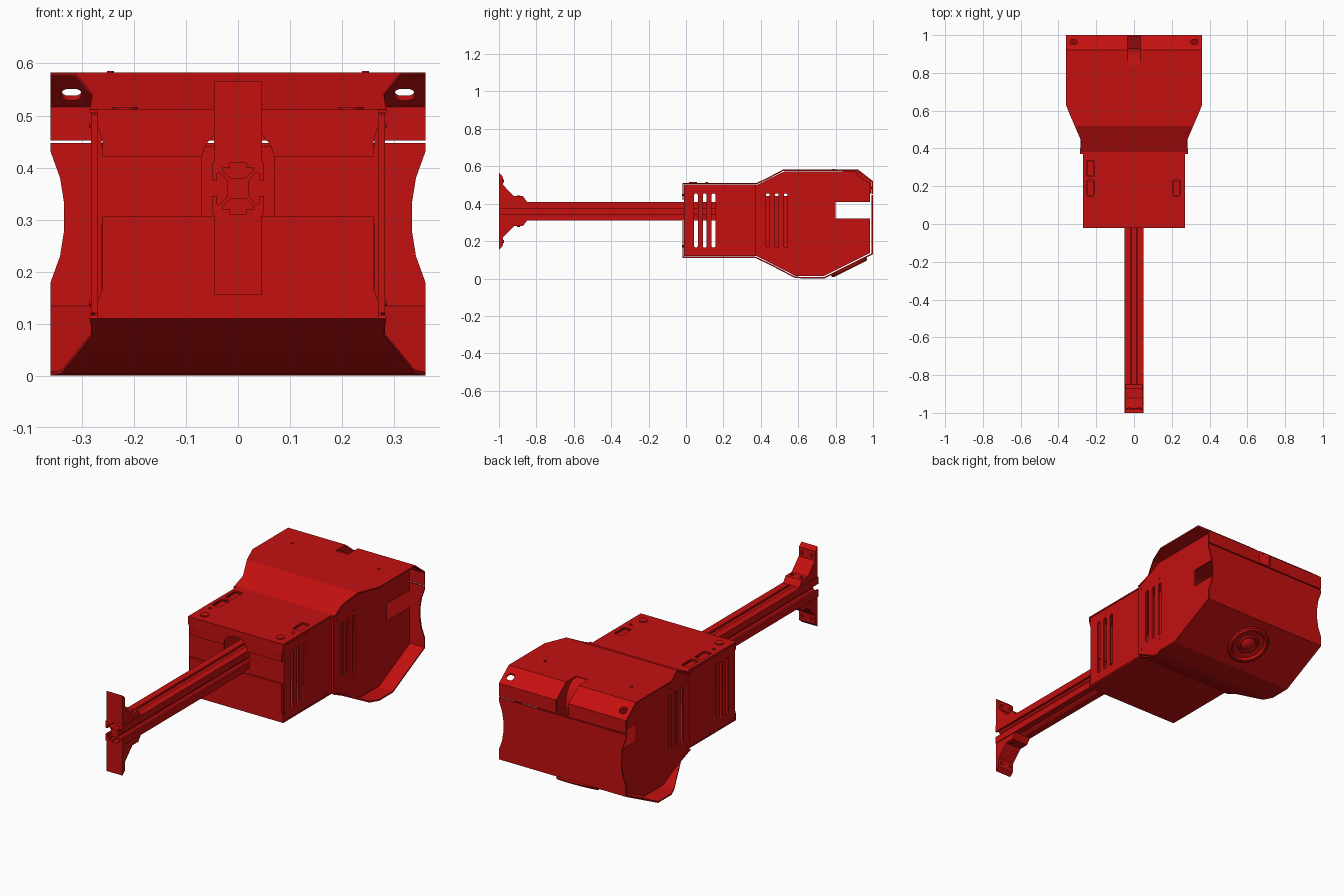
import bpy, bmesh, math
from mathutils import Matrix, Vector

if "Cube" in bpy.data.objects:
    bpy.data.objects.remove(bpy.data.objects["Cube"])

red = bpy.data.materials.new("red_paint")
red.diffuse_color = (0.55, 0.005, 0.005, 1)
red.use_nodes = True
red.node_tree.nodes["Principled BSDF"].inputs["Base Color"].default_value = red.diffuse_color


def add(name, bm):
    me = bpy.data.meshes.new(name)
    bm.to_mesh(me)
    bm.free()
    ob = bpy.data.objects.new(name, me)
    bpy.context.collection.objects.link(ob)
    me.materials.append(red)
    return ob


def prism(name, outlines, axis, lo, hi):
    """Extrude one or more closed 2D outlines along x, y or z."""
    place = {'x': lambda p, d: (d, p[0], p[1]),
             'y': lambda p, d: (p[0], d, p[1]),
             'z': lambda p, d: (p[0], p[1], d)}[axis]
    bm = bmesh.new()
    for pts in outlines:
        a = [bm.verts.new(place(p, lo)) for p in pts]
        b = [bm.verts.new(place(p, hi)) for p in pts]
        bm.faces.new(a)
        bm.faces.new(b[::-1])
        for i in range(len(a)):
            j = (i + 1) % len(a)
            bm.faces.new((a[j], a[i], b[i], b[j]))
    bmesh.ops.recalc_face_normals(bm, faces=bm.faces)
    return add(name, bm)


def rrect(cx, cy, hx, hy, r, n=6):
    """Rounded rectangle; also gives slots and circles."""
    pts = []
    for k, (sx, sy) in enumerate(((1, 1), (-1, 1), (-1, -1), (1, -1))):
        for i in range(n + 1):
            t = math.pi / 2 * (k + i / n)
            pts.append((round(cx + sx * (hx - r) + r * math.cos(t), 5),
                        round(cy + sy * (hy - r) + r * math.sin(t), 5)))
    return list(dict.fromkeys(pts))


def rect(x0, x1, y0, y1):
    return [(x0, y0), (x1, y0), (x1, y1), (x0, y1)]


def bake(ob):
    dg = bpy.context.evaluated_depsgraph_get()
    me = bpy.data.meshes.new_from_object(ob.evaluated_get(dg))
    ob.modifiers.clear()
    ob.data = me


def sheet(name, pts, thick=0.007):
    """Bent sheet following (y, z, half width) points, thickened inward."""
    bm = bmesh.new()
    rows = [(bm.verts.new((-w, y, z)), bm.verts.new((w, y, z))) for y, z, w in pts]
    for (a, b), (c, d) in zip(rows, rows[1:]):
        bm.faces.new((a, b, d, c))
    ob = add(name, bm)
    m = ob.modifiers.new("thickness", 'SOLIDIFY')
    m.thickness, m.offset, m.use_even_offset = thick, -1, True
    bake(ob)
    return ob


def cut(obs, outlines, axis, lo, hi):
    c = prism("cutter", outlines, axis, lo, hi)
    c.hide_render = True
    for ob in obs:
        m = ob.modifiers.new("cut", 'BOOLEAN')
        m.operation, m.solver, m.object = 'DIFFERENCE', 'EXACT', c
        bake(ob)
    bpy.data.objects.remove(c)


def pair(name, outlines, lo, hi):
    """Mirrored left and right plates standing in the yz plane."""
    return [prism("right_" + name, outlines, 'x', lo, hi),
            prism("left_" + name, outlines, 'x', -hi, -lo)]


def dots(pts, r):
    return [rrect(s * x, y, r, r, r, 4) for x, y in pts for s in (1, -1)]


# Slotted beam
side = [(-.05, .05), (-.015, .05), (-.015, .04), (-.03, .04), (-.03, .034), (-.014, .02),
        (.014, .02), (.03, .034), (.03, .04), (.015, .04), (.015, .05)]
section = []
for k in range(4):
    c, s = round(math.cos(k * math.pi / 2)), -round(math.sin(k * math.pi / 2))
    section += [(x * c - y * s, .36 + x * s + y * c) for x, y in side]
prism("beam", [section], 'y', -1, .40)

# Corner brackets at the free end of the beam
gusset = [(-1, .05), (-1, .205), (-.98, .187), (-.978, .14), (-.92, .08), (-.872, .08), (-.85, .05)]
for s, word in ((1, "upper"), (-1, "lower")):
    prism(word + "_bracket", [[(y, .36 + s * z) for y, z in gusset]], 'x', -.046, .046)
    prism(word + "_bracket_screws", dots([(.027, .36 + s * .162)], .008), 'y', -1, -.972)
    prism(word + "_foot_screws", dots([(.027, -.895)], .008), 'z',
          .36 + s * .078, .36 + s * .085)

# Front box covers
top_front = sheet("front_top_cover", [(-.02, .42, .26), (-.02, .45, .26), (-.02, .48, .27),
                                      (-.02, .512, .27), (.372, .512, .27)])
sheet("front_bottom_cover", [(.372, .11, .27), (-.02, .11, .27), (-.02, .14, .27),
                             (-.02, .17, .26), (-.02, .307, .26)])
arch = [(.07 * math.cos(math.pi * i / 16), .41 + .07 * math.sin(math.pi * i / 16)) for i in range(17)]
cut([top_front], [arch + [(-.07, .38), (.07, .38)]], 'y', -.1, .05)
for s, word in ((1, "right"), (-1, "left")):
    prism(word + "_front_band", [rect(s * .07, s * .262, .29, .44)], 'y', -.012, -.006)
prism("front_screws", dots([(.235, .447), (.235, .172)], .006), 'y', -.022, -.012)

# Switches and knobs on the front box lid
switches = [(-.23, .295), (-.23, .19), (.225, .19)]
cut([top_front], [rrect(x, y, .022, .042, .008) for x, y in switches], 'z', .49, .53)
prism("switch_rockers", [rrect(x, y, .018, .038, .006) for x, y in switches], 'z', .47, .503)
prism("lid_knobs", dots([(.215, .037)], .022), 'z', .508, .516)
prism("lid_lamps", dots([(.235, .11)], .007), 'z', .508, .516)

# Rear shell, upper sheet
top_rear = sheet("rear_top_cover", [(.37, .512, .285), (.38, .512, .285), (.44, .541, .28),
                                    (.52, .583, .314), (.63, .583, .36), (.92, .583, .36),
                                    (1, .52, .36), (1, .452, .36)])
cut([top_rear], [rect(-.035, .035, .84, 1.1)], 'z', .46, .7)
cut([top_rear], [rrect(s * .32, .963, .02, .014, .014) for s in (1, -1)], 'z', .46, .7)
prism("top_screws", dots([(.245, .79)], .007), 'z', .578, .586)
prism("rear_screws", dots([(.245, .485)], .006), 'y', .99, 1)

# Curved channel in the rear notch
curve = [(.84, .58), (.87, .572), (.895, .552), (.915, .52), (.925, .485), (.928, .455)]
sheet("notch_channel", [(y, z, .04) for y, z in curve])
pair("notch_cheek", [curve + [(.99, .455), (.99, .519), (.918, .575)]], .035, .04)

# Rear shell, lower sheet with waisted back
sheet("rear_bottom_cover", [(1, .447, .36), (1, .43, .36), (1, .38, .342), (1, .33, .334),
                            (1, .28, .334), (1, .23, .342), (1, .18, .36), (1, .13, .36),
                            (.74, 0, .36), (.63, 0, .36), (.58, .004, .34),
                            (.44, .077, .28), (.37, .11, .285)])

# Side panels with vents
front_sides = pair("front_side_panel", [rect(-.012, .37, .12, .502)], .262, .27)
cut(front_sides, [rrect(y, .31, .01, .145, .01) for y in (.053, .1, .147)], 'x', -.4, .4)
rear_sides = pair("rear_side_panel", [[
    (.375, .122), (.375, .5), (.39, .505), (.525, .572), (.91, .572), (.92, .55), (.985, .505),
    (.985, .41), (.8, .41), (.8, .32), (.985, .32), (.985, .137), (.74, .014), (.585, .014)]],
    .275, .283)
cut(rear_sides, [rrect(y, .31, .01, .145, .01) for y in (.437, .485, .533)], 'x', -.4, .4)
pair("side_joint", [rect(.37, .378, .12, .502)], .262, .283)
pair("side_screws", [rrect(y, z, .005, .005, .005, 3) for y in (.395, .53) for z in (.14, .482)],
     .28, .286)

# Inner housing behind the rear vents
prism("inner_housing", [rect(-.24, .24, .40, .60)], 'z', .13, .44)

# Round speaker on the sloping underside
rings = [(.105, -.002), (.105, .01), (.098, .016), (.088, .016), (.08, .005), (.055, .002),
         (.05, .008), (.042, .008), (.038, .004), (.026, .012), (.012, .016)]
bm = bmesh.new()
n = 40
loops = [[bm.verts.new((r * math.cos(2 * math.pi * i / n), r * math.sin(2 * math.pi * i / n), h))
          for i in range(n)] for r, h in rings]
for a, b in zip(loops, loops[1:]):
    for i in range(n):
        j = (i + 1) % n
        bm.faces.new((a[i], a[j], b[j], b[i]))
bm.faces.new(loops[-1])
turn = Vector((0, 0, 1)).rotation_difference(Vector((0, .13, -.26))).to_matrix().to_4x4()
bm.transform(Matrix.Translation((0, .87, .065)) @ turn)
speaker = add("speaker", bm)

# Smooth rounded parts, keep creases sharp
bpy.ops.object.select_all(action='DESELECT')
for ob in bpy.data.objects:
    ob.select_set(True)
bpy.context.view_layer.objects.active = speaker
bpy.ops.object.shade_smooth_by_angle(angle=math.radians(25))
